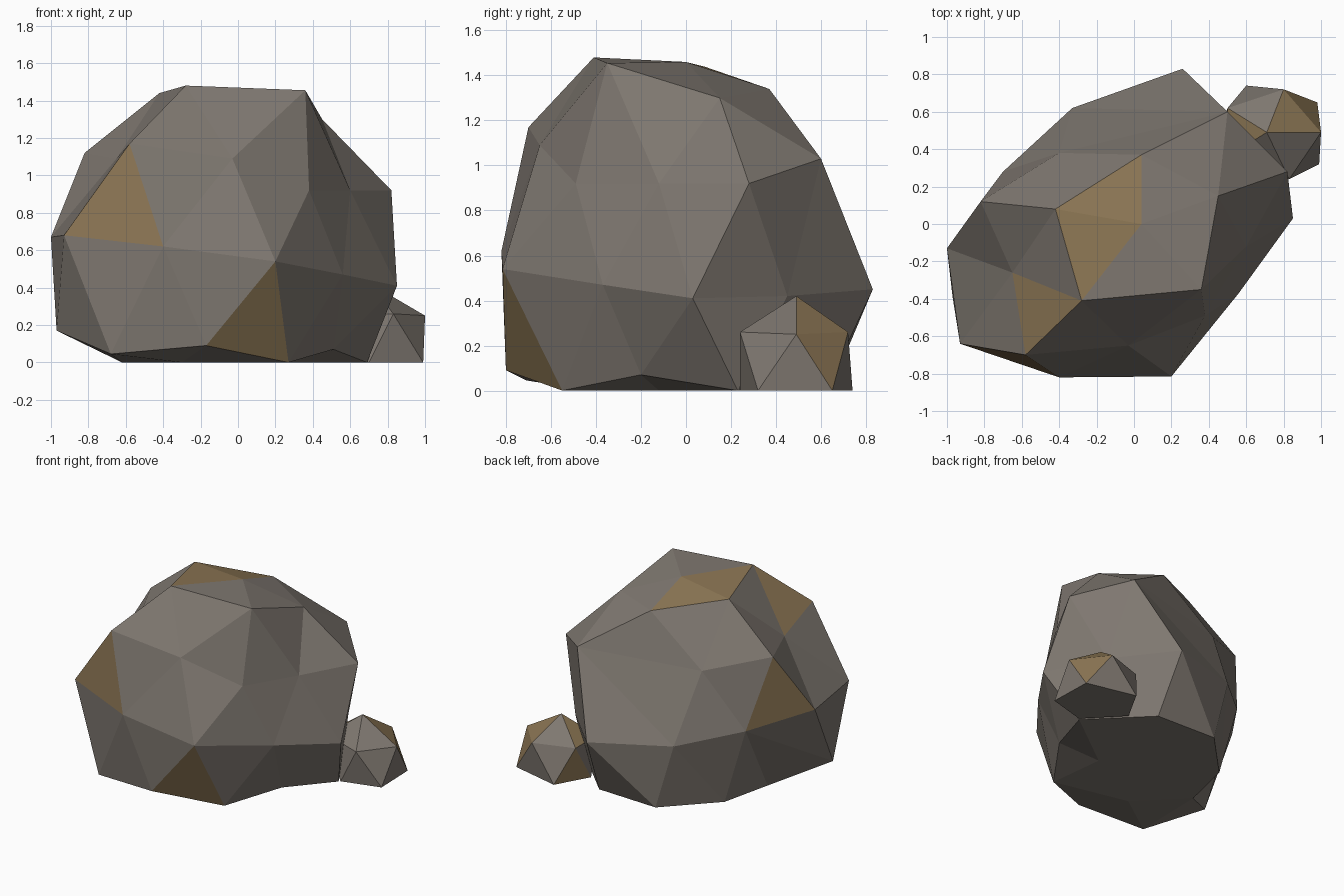
import bpy, bmesh
from mathutils import Vector

if "Cube" in bpy.data.objects:
    bpy.data.objects.remove(bpy.data.objects["Cube"])


def material(name, rgb):
    m = bpy.data.materials.new(name)
    m.diffuse_color = (*rgb, 1)
    m.use_nodes = True
    m.node_tree.nodes["Principled BSDF"].inputs["Base Color"].default_value = m.diffuse_color
    return m


GREY = material("stone grey", (0.21, 0.186, 0.162))
TAN = material("earth tan", (0.26, 0.18, 0.088))


def rock(name, corners, centre, size, tan_faces):
    """Wrap facets around a centre, then move each corner to its own depth."""
    bm = bmesh.new()
    c = Vector(centre)
    target = {}
    for key, p in corners.items():
        d = Vector(p) - c
        d = Vector((d.x / size[0], d.y / size[1], d.z / size[2])).normalized()
        target[bm.verts.new(d)] = key
    bmesh.ops.convex_hull(bm, input=bm.verts[:])
    bmesh.ops.triangulate(bm, faces=bm.faces[:])
    # Earthy patches are facets named by their three corners
    patches = [set(t.split()) for t in tan_faces]
    for f in bm.faces:
        f.material_index = int({target[v] for v in f.verts} in patches)
        f.smooth = False
    for v, key in target.items():
        v.co = corners[key]
    bmesh.ops.recalc_face_normals(bm, faces=bm.faces[:])
    me = bpy.data.meshes.new(name)
    bm.to_mesh(me)
    bm.free()
    me.materials.append(GREY)
    me.materials.append(TAN)
    bpy.context.collection.objects.link(bpy.data.objects.new(name, me))


# Large boulder: crown, shoulder, waist, foot and underside corners
boulder = {
    "crown": (0.04, 0.0, 1.46), "c1": (-0.28, -0.41, 1.48), "c2": (0.36, -0.35, 1.455),
    "c3": (0.45, 0.15, 1.30), "c4": (0.04, 0.37, 1.34), "c5": (-0.42, 0.08, 1.44),
    "s1": (-0.58, -0.70, 1.17), "s2": (-0.03, -0.65, 1.09), "s3": (0.38, -0.49, 0.92),
    "s4": (0.60, -0.12, 0.92), "s5": (0.82, 0.28, 0.92), "s6": (0.50, 0.60, 1.03),
    "s7": (-0.40, 0.38, 1.0), "s8": (-0.82, 0.12, 1.12), "s9": (-0.65, -0.26, 1.09),
    "w1": (-0.93, -0.64, 0.68), "w2": (-0.40, -0.82, 0.62), "w3": (0.20, -0.815, 0.54),
    "w4": (0.56, -0.37, 0.47), "w5": (0.85, 0.03, 0.41), "w6": (0.62, 0.45, 0.42),
    "w7": (0.26, 0.83, 0.45), "w8": (-0.33, 0.62, 0.495), "w9": (-0.70, 0.28, 0.58),
    "w10": (-1.0, -0.13, 0.67),
    "f1": (-0.68, -0.71, 0.045), "f2": (-0.17, -0.80, 0.09), "f3": (0.27, -0.55, 0),
    "f4": (0.51, -0.20, 0.07), "f5": (0.69, 0.23, 0), "f6": (0.30, 0.62, 0),
    "f7": (-0.19, 0.64, 0), "f8": (-0.53, 0.29, 0), "f9": (-0.62, -0.10, 0),
    "f10": (-0.97, -0.39, 0.17),
    "u1": (-0.30, -0.42, 0), "u2": (0.22, -0.12, 0), "u3": (0.0, 0.25, 0),
}
rock("large_boulder", boulder, (-0.05, -0.02, 0.6), (1, 0.9, 0.85),
     ["crown c1 c5", "crown c4 c5", "s9 c1 s1", "s1 w1 w2", "w3 f2 f3", "s8 w9 w10"])

# Small stone leaning against the boulder
stone = {
    "top": (0.71, 0.49, 0.42), "m1": (1.0, 0.49, 0.25), "m2": (0.80, 0.72, 0.26),
    "m3": (0.50, 0.62, 0.26), "m4": (0.50, 0.36, 0.26), "m5": (0.83, 0.24, 0.26),
    "b1": (0.99, 0.32, 0), "b2": (0.98, 0.65, 0), "b3": (0.60, 0.74, 0),
    "b4": (0.46, 0.49, 0), "b5": (0.70, 0.24, 0),
}
rock("small_stone", stone, (0.74, 0.49, 0.14), (0.25, 0.25, 0.2),
     ["top m1 m2", "m1 m2 b2", "top m3 m4", "m3 b3 b4"])
